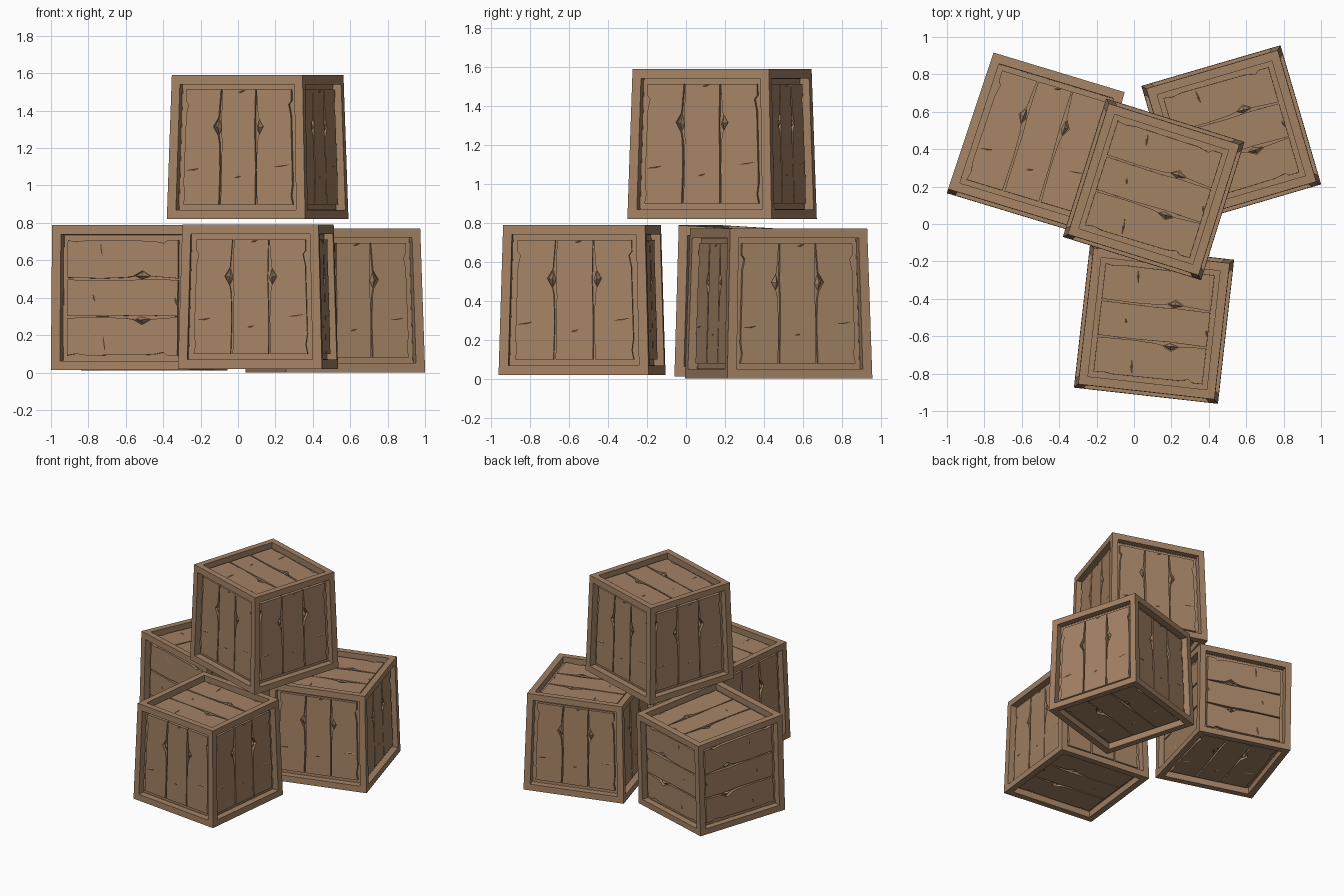
import bpy, bmesh
from math import radians
from mathutils import Matrix, Vector

cube = bpy.data.objects.get("Cube")
if cube:
    bpy.data.objects.remove(cube, do_unlink=True)

SIZE, HEIGHT, TAPER = 0.775, 0.77, 0.055
RAIL, PLANK_DEPTH, BACK_DEPTH = 0.07, 0.03, 0.052
HALF = SIZE / 2


def material(name, rgb):
    mat = bpy.data.materials.new(name)
    mat.use_nodes = True
    mat.diffuse_color = (*rgb, 1)
    mat.node_tree.nodes["Principled BSDF"].inputs["Base Color"].default_value = (*rgb, 1)
    return mat


WOOD = material("brown_wood", (0.37, 0.225, 0.13))


def rot(angle, axis):
    return Matrix.Rotation(radians(angle), 4, axis)


# One transform per crate face: planks run along local y, outward is local z
FACES = [rot(90 * i, "Z") @ rot(90, "X") for i in range(4)]
FACES += [rot(-90, "Z"), rot(180, "X") @ rot(-90, "Z")]

# Worn plank outlines on a panel
OUTER = [(0.108, -0.309), (0.104, -0.12), (0.109, 0.02), (0.116, 0.06), (0.145, 0.11),
         (0.115, 0.16), (0.104, 0.309), (0.309, 0.309), (0.309, 0.25), (0.293, 0.23),
         (0.305, 0.17), (0.309, -0.2), (0.3, -0.26), (0.309, -0.309)]
MIDDLE = [(-0.097, -0.309), (0.097, -0.309), (0.099, -0.1), (0.094, 0.1),
          (0.099, 0.309), (-0.096, 0.309), (-0.099, 0.12), (-0.094, 0.02)]
KNOT = [(0.101, 0.1), (0.117, 0.066), (0.139, 0.11), (0.115, 0.152)]
# Small splinters: centre, half length, half width
SPLINTERS = [(0.0, -0.16, 0.018, 0.006), (0.25, -0.1, 0.045, 0.006),
             (-0.26, -0.12, 0.04, 0.006), (0.02, 0.3, 0.02, 0.005)]


def flip(points):
    return [(-x, y) for x, y in reversed(points)]


def prism(bm, points, low, high, face_matrix):
    """Extruded outline lying on one crate face."""
    bottom = [bm.verts.new(face_matrix @ Vector((x, y, low))) for x, y in points]
    top = [bm.verts.new(face_matrix @ Vector((x, y, high))) for x, y in points]
    bm.faces.new(top)
    for i in range(len(points)):
        j = (i + 1) % len(points)
        bm.faces.new((bottom[i], bottom[j], top[j], top[i]))


def pyramid(bm, points, low, high, face_matrix):
    """Faceted lump filling a notch between planks."""
    n = len(points)
    mid = (sum(p[0] for p in points) / n, sum(p[1] for p in points) / n, high)
    tip = bm.verts.new(face_matrix @ Vector(mid))
    ring = [bm.verts.new(face_matrix @ Vector((x, y, low))) for x, y in points]
    for i in range(n):
        bm.faces.new((ring[i], ring[(i + 1) % n], tip))


def finish(bm, name):
    """Narrow the crate towards its top and store the mesh."""
    for v in bm.verts:
        v.co.z *= HEIGHT / SIZE
        s = 1 - TAPER * (v.co.z / HEIGHT + 0.5)
        v.co.x *= s
        v.co.y *= s
    mesh = bpy.data.meshes.new(name)
    bm.to_mesh(mesh)
    bm.free()
    mesh.materials.append(WOOD)
    return mesh


def frame_mesh():
    bm = bmesh.new()
    bmesh.ops.create_cube(bm, size=SIZE)
    sides = list(bm.faces)
    bmesh.ops.inset_individual(bm, faces=sides, thickness=RAIL)
    for f in bmesh.ops.extrude_discrete_faces(bm, faces=sides)["faces"]:
        bmesh.ops.translate(bm, verts=f.verts, vec=-BACK_DEPTH * f.calc_center_median().normalized())
    return finish(bm, "crate_frame")


def plank_mesh():
    bm = bmesh.new()
    low, high = HALF - BACK_DEPTH, HALF - PLANK_DEPTH
    for m in FACES:
        for outline in (OUTER, MIDDLE, flip(OUTER)):
            prism(bm, outline, low, high, m)
        for outline in (KNOT, flip(KNOT)):
            pyramid(bm, outline, low, high + 0.004, m)
        for x, y, a, b in SPLINTERS:
            pyramid(bm, [(x - a, y - b), (x, y - b), (x + a, y + b), (x, y + b)], high, high + 0.004, m)
    return finish(bm, "crate_planks")


# Four crates: position and rotation; the left one lies on its side
CRATES = {
    "top_crate": ((0.105, 0.185, 1.205), rot(-17.4, "Z")),
    "front_crate": ((0.107, -0.533, 0.405), rot(-6.4, "Z")),
    "back_crate": ((0.52, 0.475, 0.386), rot(16.3, "Z")),
    "tipped_crate": ((-0.515, 0.432, 0.389), rot(-16.8, "Z") @ rot(-91.7, "X")),
}
parts = {"frame": frame_mesh(), "planks": plank_mesh()}
for crate, (place, turn) in CRATES.items():
    for part, mesh in parts.items():
        ob = bpy.data.objects.new(f"{crate}_{part}", mesh)
        ob.matrix_world = Matrix.Translation(place) @ turn
        bpy.context.collection.objects.link(ob)
